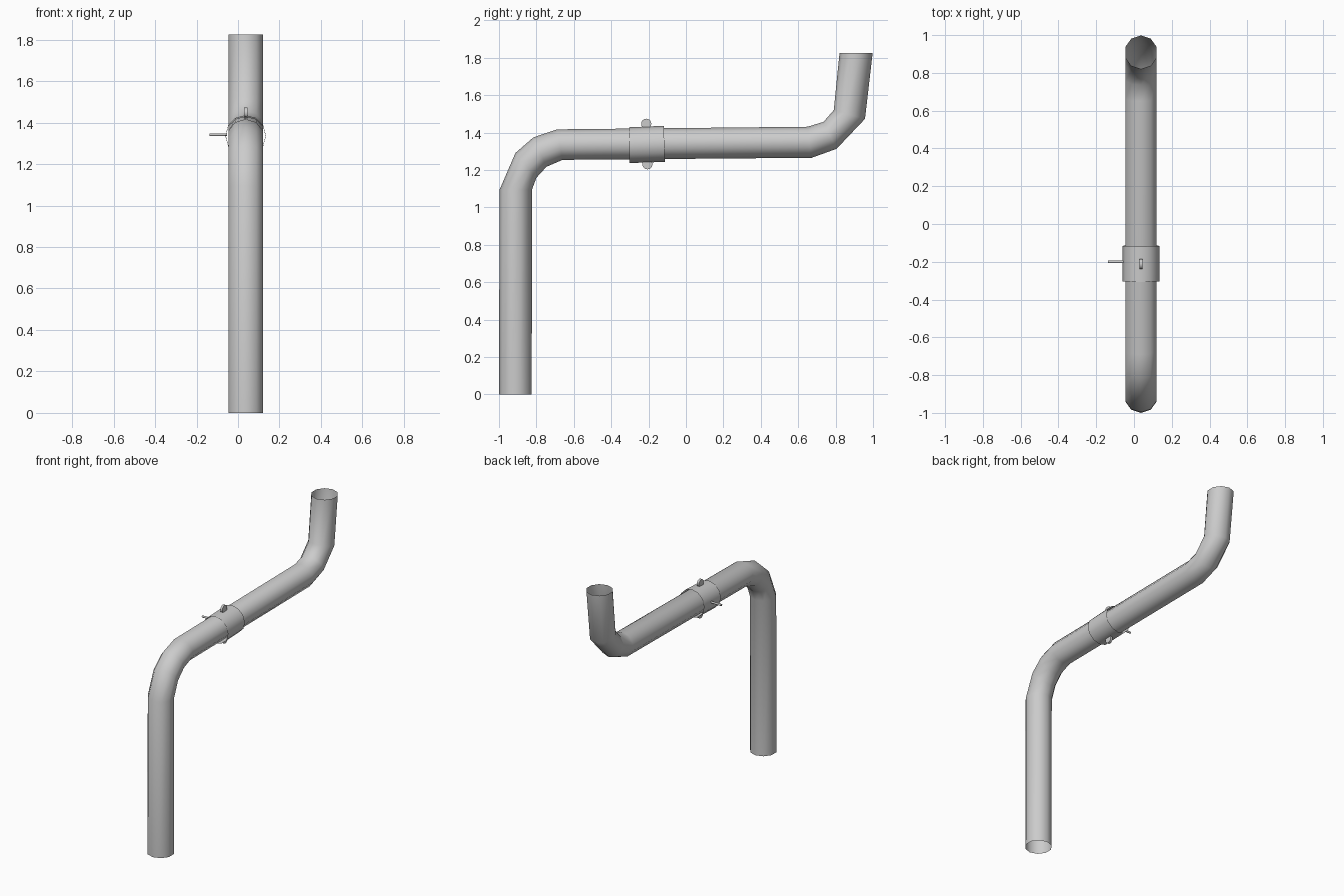
import bpy, bmesh, math
from mathutils import Matrix, Vector

if "Cube" in bpy.data.objects:
    bpy.data.objects.remove(bpy.data.objects["Cube"], do_unlink=True)

grey = bpy.data.materials.new("pipe grey")
grey.use_nodes = True
grey.diffuse_color = (0.6, 0.6, 0.6, 1)
grey.node_tree.nodes["Principled BSDF"].inputs["Base Color"].default_value = (0.6, 0.6, 0.6, 1)

CENTRE_X = 0.037


def finish(name, bm):
    """Turn a bmesh into a smooth, grey object."""
    bmesh.ops.recalc_face_normals(bm, faces=bm.faces)
    mesh = bpy.data.meshes.new(name)
    bm.to_mesh(mesh)
    bm.free()
    mesh.materials.append(grey)
    obj = bpy.data.objects.new(name, mesh)
    bpy.context.collection.objects.link(obj)
    return obj


def smooth(obj, degrees):
    bpy.ops.object.select_all(action="DESELECT")
    obj.select_set(True)
    bpy.context.view_layer.objects.active = obj
    bpy.ops.object.shade_smooth_by_angle(angle=math.radians(degrees))


def open_tube(name, stations, half_width, sides):
    """Skin an open tube through rings given by their outer and inner (y, z) points."""
    bm = bmesh.new()
    rings = []
    for outer, inner in stations:
        a, b = Vector((CENTRE_X, *outer)), Vector((CENTRE_X, *inner))
        mid, arm = (a + b) / 2, (a - b) / 2
        ring = []
        for i in range(sides):
            t = math.tau * i / sides
            ring.append(bm.verts.new(mid + arm * math.cos(t) + Vector((half_width * math.sin(t), 0, 0))))
        rings.append(ring)
    for low, high in zip(rings, rings[1:]):
        for i in range(sides):
            j = (i + 1) % sides
            bm.faces.new((low[i], low[j], high[j], high[i]))
    obj = finish(name, bm)
    smooth(obj, 60)
    return obj


def rod(name, centre, radius, length, sides):
    """Capped cylinder lying along x."""
    bm = bmesh.new()
    bmesh.ops.create_cone(bm, cap_ends=True, segments=sides, radius1=radius, radius2=radius, depth=length,
                          matrix=Matrix.Translation(centre) @ Matrix.Rotation(math.pi / 2, 4, "Y"))
    smooth(finish(name, bm), 50)


# Bent pipe, open at both ends
open_tube("bent_pipe", [
    ((-1.0, 0), (-0.825, 0)),
    ((-0.997, 1.094), (-0.824, 1.094)),
    ((-0.912, 1.291), (-0.80, 1.158)),
    ((-0.816, 1.374), (-0.746, 1.217)),
    ((-0.69, 1.417), (-0.66, 1.254)),
    ((0.65, 1.431), (0.672, 1.265)),
    ((0.735, 1.457), (0.805, 1.313)),
    ((0.79, 1.52), (0.957, 1.473)),
    ((0.821, 1.826), (0.998, 1.826)),
], 0.0875, 10)

# Loose sleeve around the middle run
open_tube("sleeve", [
    ((-0.306, 1.428), (-0.301, 1.237)),
    ((-0.118, 1.436), (-0.113, 1.243)),
], 0.097, 12)

# Thin round lugs above and below the sleeve, and a pin on the right
rod("upper_lug", (CENTRE_X, -0.212, 1.447), 0.027, 0.016, 16)
rod("lower_lug", (CENTRE_X, -0.206, 1.230), 0.027, 0.016, 16)
rod("side_pin", (-0.095, -0.2, 1.342), 0.007, 0.085, 10)
